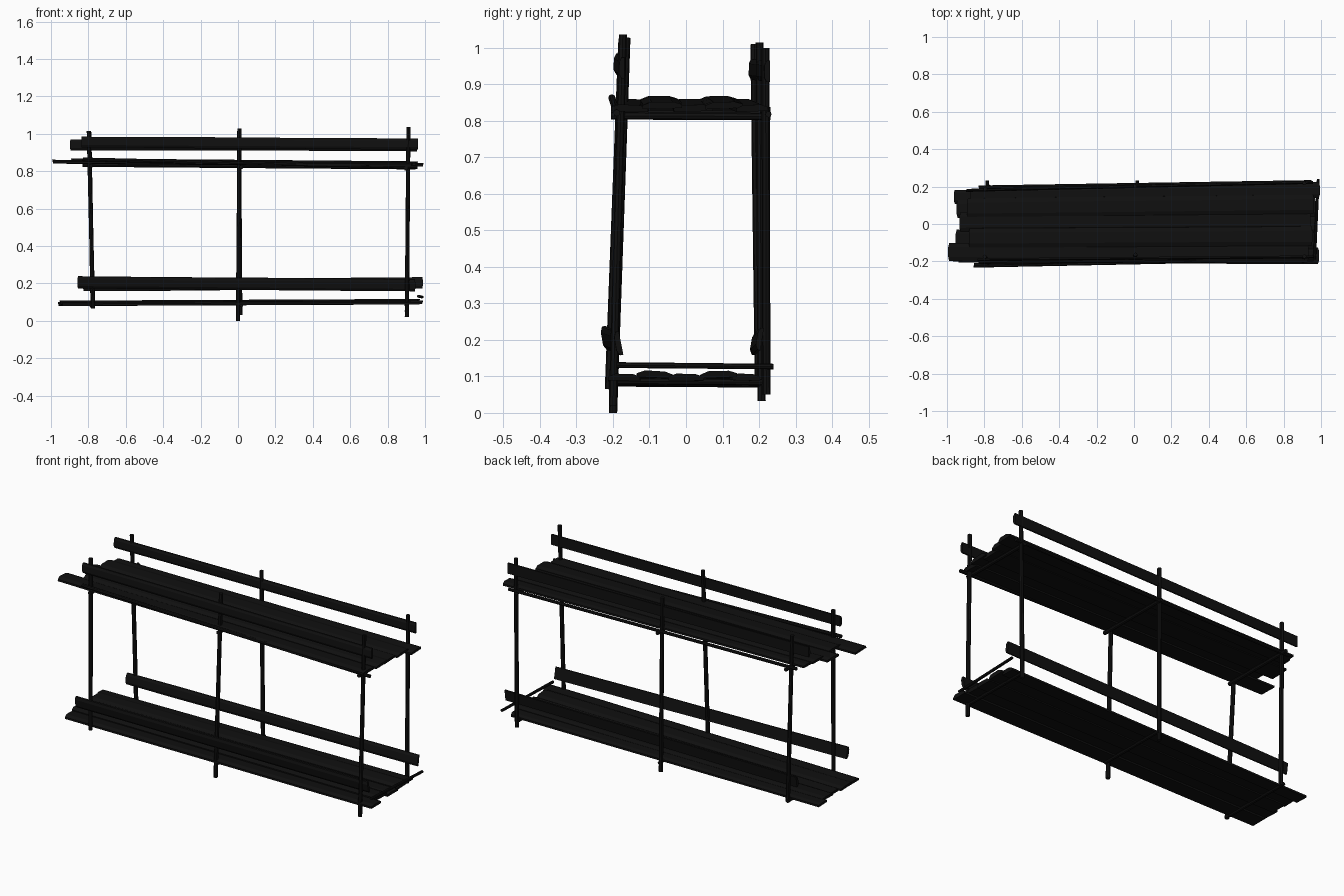
import bpy, bmesh, random
from mathutils import Vector

if "Cube" in bpy.data.objects:
    bpy.data.objects.remove(bpy.data.objects["Cube"])

random.seed(4)
black = bpy.data.materials.new("dark_wood")
black.diffuse_color = (0.005, 0.005, 0.005, 1)
black.use_nodes = True
black.node_tree.nodes["Principled BSDF"].inputs["Base Color"].default_value = black.diffuse_color


def finish(name, bm):
    bmesh.ops.recalc_face_normals(bm, faces=bm.faces)
    me = bpy.data.meshes.new(name)
    bm.to_mesh(me)
    bm.free()
    me.materials.append(black)
    ob = bpy.data.objects.new(name, me)
    bpy.context.collection.objects.link(ob)
    return ob


def pole(name, a, b, r=0.0115):
    """Eight-sided straight pole between two points."""
    a, b = Vector(a), Vector(b)
    bm = bmesh.new()
    bmesh.ops.create_cone(bm, cap_ends=True, segments=8, radius1=r, radius2=r * 0.95,
                          depth=(b - a).length)
    rot = Vector((0, 0, 1)).rotation_difference(b - a)
    for v in bm.verts:
        v.co = rot @ v.co + (a + b) / 2
    return finish(name, bm)


# rough plank cross-section: (across, thickness), flat below and domed on top
SECTION = [(-0.5, -0.4), (0.5, -0.4), (0.5, 0.1), (0.28, 0.45), (-0.28, 0.5), (-0.5, 0.1)]


def plank(name, a, b, width, thick, across, ragged=0.012):
    """Sweep the section from a to b, with slightly ragged ends."""
    a, b = Vector(a), Vector(b)
    axis = (b - a).normalized()
    side = Vector(across).normalized()
    up = axis.cross(side).normalized()
    bm = bmesh.new()
    rings = []
    n = 6
    for i in range(n + 1):
        c = a.lerp(b, i / n)
        wob = random.uniform(0.97, 1.03)
        ring = []
        for s, t in SECTION:
            p = c + side * s * width * wob + up * t * thick
            if i in (0, n):
                p += axis * (ragged * (1 if i == 0 else -1) * (abs(s) * 2))
            ring.append(bm.verts.new(p))
        rings.append(ring)
    k = len(SECTION)
    for r0, r1 in zip(rings, rings[1:]):
        for j in range(k):
            bm.faces.new((r0[j], r0[(j + 1) % k], r1[(j + 1) % k], r1[j]))
    bm.faces.new(rings[0])
    bm.faces.new(rings[-1])
    return finish(name, bm)


# upright posts: bottom point, top point
posts = {
    "front_left": ((-0.775, -0.211, 0.065), (-0.798, -0.175, 1.015)),
    "front_middle": ((0.0, -0.2, 0.0), (0.008, -0.163, 1.028)),
    "front_right": ((0.903, -0.2, 0.02), (0.911, -0.173, 1.037)),
    "back_left": ((-0.777, 0.2, 0.07), (-0.795, 0.187, 1.01)),
    "back_middle": ((0.012, 0.207, 0.032), (0.006, 0.202, 1.015)),
    "back_right": ((0.903, 0.22, 0.05), (0.911, 0.218, 1.0)),
}
for key, (lo, hi) in posts.items():
    pole(key + "_post", lo, hi)

# cross bars carrying the decks, and one loose bar at the right end
for label, x, z_up, z_low in (("left", -0.785, 0.828, 0.078),
                              ("middle", 0.018, 0.82, 0.08),
                              ("right", 0.898, 0.812, 0.084)):
    pole(label + "_upper_cross_bar", (x, -0.205, z_up + 0.002), (x, 0.232, z_up), 0.0105)
    pole(label + "_lower_cross_bar", (x, -0.2, z_low + 0.003), (x, 0.215, z_low), 0.009)
pole("end_bar", (0.965, -0.19, 0.131), (0.985, 0.24, 0.127), 0.008)

# lengthwise bars along the edges of the upper deck
pole("front_ledger", (-0.83, -0.203, 0.863), (0.96, -0.19, 0.822), 0.01)
pole("back_ledger", (-0.83, 0.197, 0.832), (0.95, 0.226, 0.818), 0.009)

# deck planks: y at the left, y at the right, width, left end, right end
upper = [(-0.15, -0.155, 0.1, -1.0, 0.94), (-0.075, -0.065, 0.105, -0.89, 0.96),
         (0.01, 0.02, 0.105, -0.94, 0.95), (0.085, 0.105, 0.105, -0.9, 0.97),
         (0.145, 0.182, 0.085, -0.88, 1.0)]
lower = [(-0.16, -0.17, 0.09, -0.95, 0.996), (-0.08, -0.085, 0.1, -0.96, 0.97),
         (0.005, 0.0, 0.095, -0.94, 0.98), (0.08, 0.09, 0.1, -0.955, 0.98),
         (0.145, 0.165, 0.075, -0.97, 0.965)]
for deck, rows, zl, zr in (("upper", upper, 0.852, 0.836), ("lower", lower, 0.09, 0.099)):
    for i, (yl, yr, w, x0, x1) in enumerate(rows):
        dz = 0.006 if i % 2 else -0.002
        tilt = random.uniform(-0.05, 0.05)
        plank(f"{deck}_deck_plank_{i + 1}", (x0, yl, zl + dz), (x1, yr, zr + dz),
              w, 0.021, (0, 1, tilt))

# guard boards on both sides of both levels
plank("front_upper_guard_board", (-0.84, -0.19, 0.956), (0.965, -0.175, 0.945),
      0.058, 0.017, (0, 0, 1), 0.004)
plank("back_upper_guard_board", (-0.9, 0.18, 0.941), (0.96, 0.223, 0.936),
      0.058, 0.017, (0, 0, 1), 0.004)
plank("front_lower_guard_board", (-0.86, -0.222, 0.205), (0.95, -0.185, 0.19),
      0.066, 0.018, (0, -0.2, 1), 0.004)
plank("back_lower_guard_board", (-0.83, 0.186, 0.189), (0.99, 0.202, 0.203),
      0.062, 0.017, (0, 0.15, 1), 0.004)
